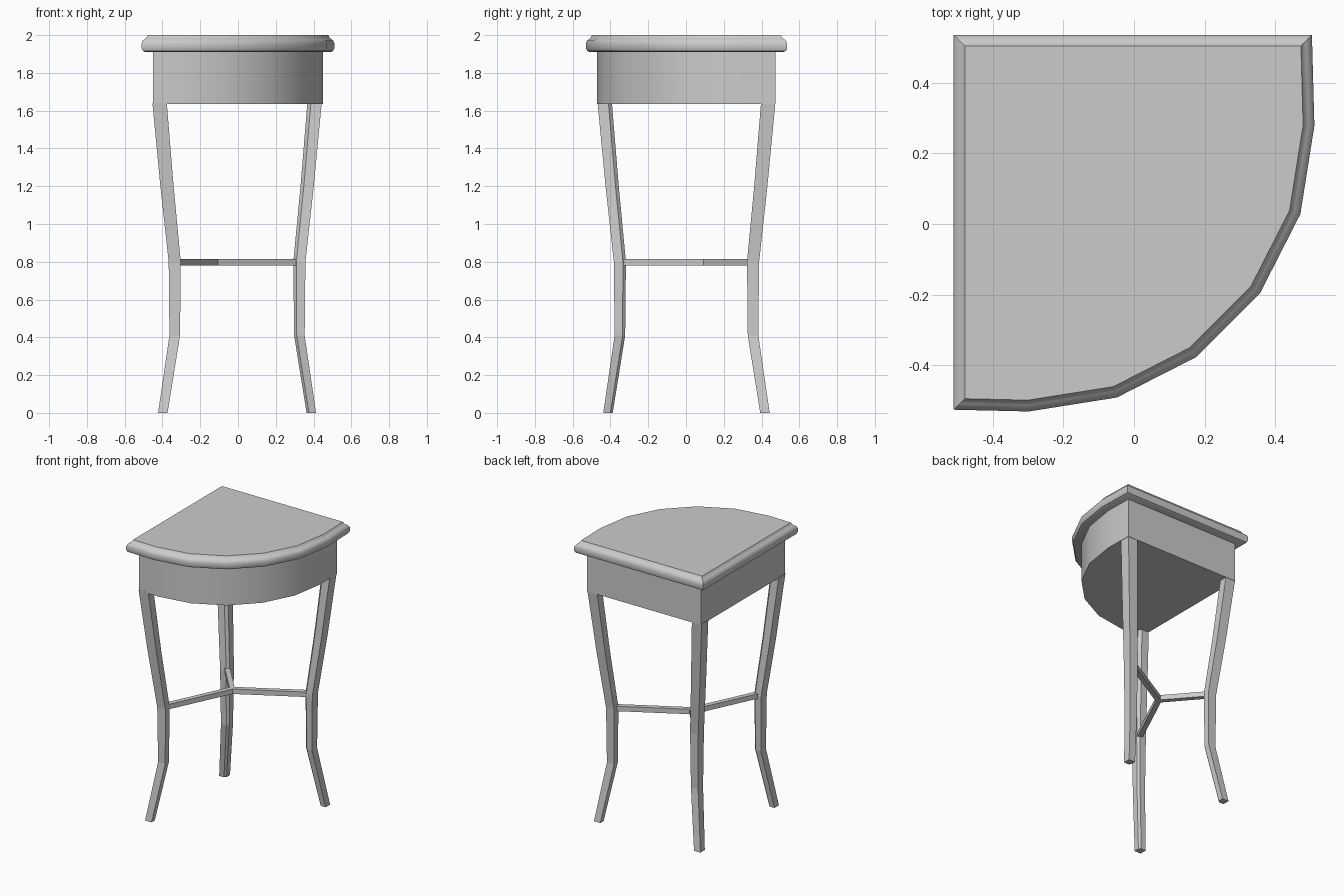
import bpy, math
from mathutils import Vector

if "Cube" in bpy.data.objects:
    bpy.data.objects.remove(bpy.data.objects["Cube"])


def loft(name, loops, smooth=False):
    """Skin a stack of equal-length loops and cap both ends."""
    n = len(loops[0])
    verts = [p for lp in loops for p in lp]
    faces = [list(range(n))[::-1], [len(verts) - n + i for i in range(n)]]
    for k in range(len(loops) - 1):
        for i in range(n):
            j = (i + 1) % n
            faces.append([k * n + i, k * n + j, (k + 1) * n + j, (k + 1) * n + i])
    mesh = bpy.data.meshes.new(name)
    mesh.from_pydata(verts, [], faces)
    ob = bpy.data.objects.new(name, mesh)
    bpy.context.collection.objects.link(ob)
    bpy.ops.object.select_all(action='DESELECT')
    ob.select_set(True)
    bpy.context.view_layer.objects.active = ob
    bpy.ops.object.mode_set(mode='EDIT')
    bpy.ops.mesh.select_all(action='SELECT')
    bpy.ops.mesh.normals_make_consistent(inside=False)
    bpy.ops.object.mode_set(mode='OBJECT')
    if smooth:
        bpy.ops.object.shade_smooth_by_angle(angle=math.radians(30))
    return ob


def inset(poly, d, z):
    """Mitred inward offset of a counter-clockwise outline."""
    out = []
    for i, p in enumerate(poly):
        a = (p - poly[i - 1]).normalized()
        b = (poly[(i + 1) % len(poly)] - p).normalized()
        na, nb = Vector((-a.y, a.x)), Vector((-b.y, b.x))
        q = p + (na + nb) * (d / (1 + na.dot(nb)))
        out.append((q.x, q.y, z))
    return out


# Quarter-round plan: square back corner, five-segment bowed front
outline = [Vector((-0.51, 0.535)), Vector((-0.51, -0.525))]
for k in range(6):
    t = math.radians(90 - 18 * k)
    outline.append(Vector((-0.298 + 0.808 * math.cos(t), 0.278 - 0.808 * math.sin(t))))
outline.append(Vector((0.503, 0.535)))

# Table top with rounded moulding and small step
profile = [(0.02, 1.91), (0.006, 1.917), (0, 1.93), (0, 1.958), (0.006, 1.971),
           (0.018, 1.98), (0.024, 1.985), (0.032, 2.0)]
loft("table_top", [inset(outline, d, z) for d, z in profile], True)

# Apron box
loft("apron", [inset(outline, 0.06, 1.635), inset(outline, 0.06, 1.912)], True)

# Curved legs: height, inward shift of outer corner, thickness
levels = [(0, 0.03, 0.05), (0.41, 0.09, 0.056), (0.8, 0.086, 0.064),
          (1.2, 0.042, 0.07), (1.64, 0.0, 0.076)]


def leg(name, cx, cy):
    sx, sy = (1 if cx > 0 else -1), (1 if cy > 0 else -1)
    loops = []
    for z, d, w in levels:
        # Square section with the inner corner chamfered
        sec = [(0, 0), (w, 0), (w, w * 0.75), (w * 0.75, w), (0, w)]
        loops.append([(cx - sx * (d + u), cy - sy * (d + v), z) for u, v in sec])
    loft(name, loops)


leg("front_left_leg", -0.453, -0.468)
leg("back_left_leg", -0.453, 0.473)
leg("back_right_leg", 0.443, 0.473)

# Y-shaped stretcher joining the three legs
hub = Vector((-0.12, 0.105))
for name, end in (("front_stretcher", (-0.337, -0.352)),
                  ("corner_stretcher", (-0.337, 0.357)),
                  ("right_stretcher", (0.327, 0.357))):
    e = Vector(end)
    d = (e - hub).normalized()
    s = Vector((-d.y, d.x)) * 0.017
    a = hub - d * 0.008
    loft(name, [[(*(p + s), 0.78), (*(p - s), 0.78), (*(p - s), 0.815), (*(p + s), 0.815)]
                for p in (a, e)])
